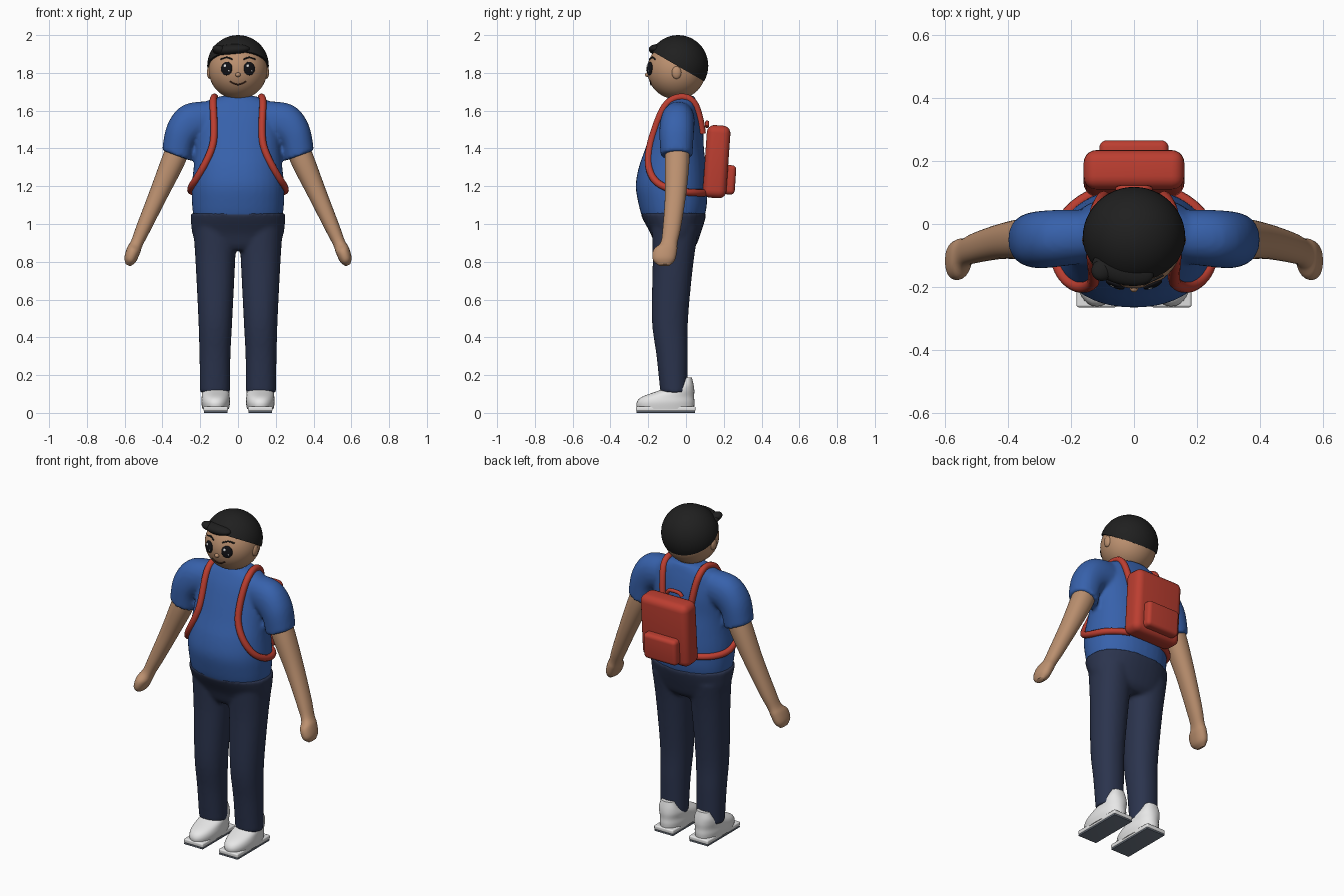
import bpy, bmesh
from math import sin, cos, pi, radians, sqrt
from mathutils import Vector, Matrix

if "Cube" in bpy.data.objects:
    bpy.data.objects.remove(bpy.data.objects["Cube"])


def material(name, r, g, b):
    m = bpy.data.materials.new(name)
    m.use_nodes = True
    m.diffuse_color = (r, g, b, 1)
    bsdf = next(n for n in m.node_tree.nodes if n.type == 'BSDF_PRINCIPLED')
    bsdf.inputs["Base Color"].default_value = (r, g, b, 1)
    bsdf.inputs["Roughness"].default_value = 0.7
    return m


SKIN = material("skin", .50, .28, .16)
HAIR = material("black hair", .014, .014, .014)
BLUE = material("blue shirt", .038, .12, .41)
NAVY = material("navy trousers", .024, .034, .075)
RED = material("red pack", .50, .048, .03)
WHITE = material("white", .80, .80, .80)
SLATE = material("slate outsole", .16, .19, .24)
BLACK = material("eye black", .006, .006, .008)
BROWN = material("dark brown", .05, .02, .012)


def finish(ob, name, mat):
    ob.name = ob.data.name = name
    ob.data.materials.clear()
    ob.data.materials.append(mat)
    return ob


def activate(ob):
    bpy.ops.object.select_all(action='DESELECT')
    ob.select_set(True)
    bpy.context.view_layer.objects.active = ob


def spline(points, steps=5):
    """Smooth interpolation through tuples of any length."""
    pts = [Vector(p) for p in points]
    pts = [pts[0]] + pts + [pts[-1]]
    out = []
    for a, b, c, d in zip(pts, pts[1:], pts[2:], pts[3:]):
        for i in range(steps):
            t = i / steps
            out.append(b + (c - a) * t / 2 + (a * 2 - b * 5 + c * 4 - d) * t * t / 2
                       + (b * 3 - a - c * 3 + d) * t ** 3 / 2)
    return out + [pts[-1]]


def loft(name, mat, rings, side=1, square=.92, n=36):
    """Rings are (x, y, z, half width, half depth, tilt in degrees)."""
    bm = bmesh.new()
    loops = []
    for x, y, z, rx, ry, tilt in spline(rings):
        rot = Matrix.Rotation(radians(tilt), 3, 'Y')
        loop = []
        for i in range(n):
            c, s = cos(2 * pi * i / n), sin(2 * pi * i / n)
            p = Vector((rx * abs(c) ** square * (1 if c > 0 else -1),
                        ry * abs(s) ** square * (1 if s > 0 else -1), 0))
            p = rot @ p + Vector((x, y, z))
            loop.append(bm.verts.new((p.x * side, p.y, p.z)))
        loops.append(loop)
    for a, b in zip(loops, loops[1:]):
        for i in range(n):
            bm.faces.new((a[i], a[(i + 1) % n], b[(i + 1) % n], b[i]))
    bm.faces.new(loops[0])
    bm.faces.new(loops[-1])
    bmesh.ops.recalc_face_normals(bm, faces=bm.faces)
    me = bpy.data.meshes.new(name)
    bm.to_mesh(me)
    bm.free()
    ob = bpy.data.objects.new(name, me)
    bpy.context.collection.objects.link(ob)
    activate(ob)
    bpy.ops.object.shade_smooth_by_angle(angle=radians(50))
    return finish(ob, name, mat)


def fuse(name, mat, parts):
    """Join overlapping parts into one soft skin."""
    activate(parts[0])
    for p in parts:
        p.select_set(True)
    bpy.ops.object.join()
    ob = bpy.context.object
    mod = ob.modifiers.new("merge", 'REMESH')
    mod.mode, mod.voxel_size, mod.use_smooth_shade = 'VOXEL', .011, True
    mod = ob.modifiers.new("soften", 'SMOOTH')
    mod.factor, mod.iterations = .5, 5
    for m in list(ob.modifiers):
        bpy.ops.object.modifier_apply(modifier=m.name)
    bpy.ops.object.shade_smooth()
    return finish(ob, name, mat)


def ball(name, mat, loc, size, rot=(0, 0, 0), seg=32):
    bpy.ops.mesh.primitive_uv_sphere_add(segments=seg, ring_count=seg // 2, location=loc, rotation=rot)
    ob = bpy.context.object
    ob.scale = size
    bpy.ops.object.shade_smooth()
    return finish(ob, name, mat)


def box(name, mat, loc, size, bevel, tilt=0):
    bpy.ops.mesh.primitive_cube_add(size=1, location=loc, rotation=(tilt, 0, 0))
    ob = bpy.context.object
    ob.scale = size
    bpy.ops.object.transform_apply(location=False, rotation=False, scale=True)
    mod = ob.modifiers.new("round", 'BEVEL')
    mod.width, mod.segments = bevel, 5
    bpy.ops.object.modifier_apply(modifier="round")
    bpy.ops.object.shade_smooth_by_angle(angle=radians(40))
    return finish(ob, name, mat)


def tube(name, mat, points, radius):
    cu = bpy.data.curves.new(name, 'CURVE')
    cu.dimensions, cu.bevel_depth, cu.bevel_resolution, cu.use_fill_caps = '3D', radius, 3, True
    sp = cu.splines.new('POLY')
    sp.points.add(len(points) - 1)
    for q, p in zip(sp.points, points):
        q.co = (*p, 1)
    sp.use_smooth = True
    ob = bpy.data.objects.new(name, cu)
    bpy.context.collection.objects.link(ob)
    return finish(ob, name, mat)


# Shirt: torso and sleeves
shirt = [loft("torso", BLUE, [
    (0, -.067, 1.035, .236, .165, 0), (0, -.07, 1.10, .243, .18, 0), (0, -.077, 1.20, .245, .189, 0),
    (0, -.072, 1.30, .235, .178, 0), (0, -.06, 1.40, .226, .155, 0), (0, -.045, 1.50, .222, .135, 0),
    (0, -.037, 1.58, .215, .112, 0), (0, -.03, 1.635, .19, .09, 0), (0, -.025, 1.665, .13, .075, 0),
    (0, -.022, 1.68, .075, .065, 0)])]
for s in (1, -1):
    shirt.append(loft("sleeve", BLUE, [
        (.12, -.038, 1.55, .10, .082, -85), (.235, -.045, 1.54, .104, .09, -60),
        (.30, -.05, 1.475, .09, .091, -35), (.325, -.05, 1.362, .082, .084, -20)], s))
shirt = fuse("shirt", BLUE, shirt)

# Trousers: hips and two legs
pants = [loft("hips", NAVY, [
    (0, -.067, 1.058, .252, .175, 0), (0, -.063, 1.02, .25, .163, 0), (0, -.055, .95, .242, .133, 0),
    (0, -.055, .89, .215, .11, 0), (0, -.06, .86, .16, .085, 0)])]
for s in (1, -1):
    pants.append(loft("leg", NAVY, [
        (.122, -.056, .98, .115, .125, 0), (.12, -.068, .80, .105, .108, 0), (.12, -.085, .50, .09, .096, 0),
        (.122, -.073, .30, .082, .083, 0), (.122, -.064, .108, .079, .072, 0)], s))
fuse("trousers", NAVY, pants)

for s, word in ((1, "left"), (-1, "right")):
    # Arms and hands
    loft(word + "_arm", SKIN, [
        (.305, -.045, 1.43, .062, .062, -25), (.345, -.047, 1.33, .062, .065, -25),
        (.42, -.055, 1.16, .05, .056, -25), (.50, -.075, .98, .039, .048, -25),
        (.535, -.09, .90, .033, .045, -25), (.553, -.11, .86, .037, .063, -25),
        (.572, -.117, .81, .032, .058, -25), (.583, -.115, .782, .013, .03, -25)], s)
    # Shoes
    loft(word + "_shoe", WHITE, [
        (.118, -.108, .02, .07, .15, 0), (.118, -.108, .055, .076, .153, 0), (.118, -.095, .085, .074, .138, 0),
        (.118, -.05, .118, .07, .094, 0), (.12, -.012, .15, .058, .052, 0), (.12, .003, .188, .04, .028, 0)], s)
    box(word + "_sole", WHITE, (.118 * s, -.107, .022), (.13, .316, .026), .008)
    box(word + "_outsole", SLATE, (.118 * s, -.107, .005), (.126, .31, .01), .002)

# Head, neck, ears and nose
C, R = Vector((0, -.05, 1.815)), .155
ball("head", SKIN, C, (R, R, R), seg=48)
loft("neck", SKIN, [(0, -.03, 1.60, .066, .064, 0), (0, -.035, 1.72, .06, .06, 0)], square=1)
ball("nose", SKIN, (0, -.203, 1.79), (.014, .014, .012), seg=16)


def on_face(x, z, out=0):
    return Vector((x, C.y - sqrt(R * R - x * x - (z - C.z) ** 2) - out, z))


for s, word in ((1, "left"), (-1, "right")):
    ball(word + "_ear", SKIN, (.149 * s, -.05, 1.802), (.016, .026, .034), seg=20)
    # Round dark eyes with highlights
    p = on_face(.06 * s, 1.823)
    turn = (p - C).to_track_quat('-Y', 'Z').to_euler()
    ball(word + "_eye", BLACK, p, (.032, .011, .036), turn, 24)
    for dx, dz, size in ((-.008, .014, .009), (.012, -.012, .005)):
        ball(word + "_eye_highlight", WHITE, on_face(.06 * s + dx, 1.823 + dz, .009),
             (size, .004, size), turn, 12)
    brow = [on_face(x * s, z, .002) for x, z in ((.03, 1.872), (.06, 1.882), (.092, 1.872))]
    tube(word + "_brow", HAIR, spline(brow), .004)
smile = [on_face(x, 1.738 + x * x * 10, .001) for x in (-.042, -.025, 0, .025, .042)]
tube("smile", BROWN, spline(smile), .004)

# Hair cap sliced on a slope, with a swept fringe
hair = ball("hair", HAIR, (0, -.042, 1.838), (.163, .16, .162), seg=48)
bpy.ops.object.transform_apply(location=True, rotation=False, scale=True)
bm = bmesh.new()
bm.from_mesh(hair.data)
bmesh.ops.bisect_plane(bm, geom=bm.verts[:] + bm.edges[:] + bm.faces[:], plane_co=(0, -.03, 1.828),
                       plane_no=(0, .5, .866), clear_inner=True)
bmesh.ops.holes_fill(bm, edges=[e for e in bm.edges if e.is_boundary])
bm.to_mesh(hair.data)
bm.free()
activate(hair)
bpy.ops.object.shade_smooth_by_angle(angle=radians(40))
ball("fringe", HAIR, (-.035, -.143, 1.922), (.10, .05, .03), (0, radians(-4), radians(-14)))
ball("fringe_tip", HAIR, (-.098, -.145, 1.922), (.04, .035, .024), (0, radians(20), radians(35)))

# Backpack
box("pack_body", RED, (0, .162, 1.33), (.32, .125, .385), .04, -.07)
box("pack_pocket", RED, (0, .217, 1.235), (.22, .09, .155), .022, -.07)
tube("pack_handle", RED, spline([(-.05, .11, 1.515), (-.03, .112, 1.535), (.03, .112, 1.535), (.05, .11, 1.515)]), .011)

# Straps hugging the shirt
path = spline([(.10, .10, 1.48), (.115, .06, 1.61), (.13, -.02, 1.69), (.13, -.11, 1.62), (.128, -.17, 1.5),
               (.14, -.20, 1.41), (.18, -.20, 1.31), (.228, -.16, 1.225), (.26, -.07, 1.18),
               (.22, .03, 1.167), (.12, .12, 1.165)], 6)
for s, word in ((1, "left"), (-1, "right")):
    hug = []
    for p in path:
        hit, at, normal, face = shirt.closest_point_on_mesh(Vector((p.x * s, p.y, p.z)))
        hug.append(at + normal * .006)
    for _ in range(2):
        hug = [hug[0]] + [(a + b * 2 + c) / 4 for a, b, c in zip(hug, hug[1:], hug[2:])] + [hug[-1]]
    tube(word + "_strap", RED, hug, .019)
